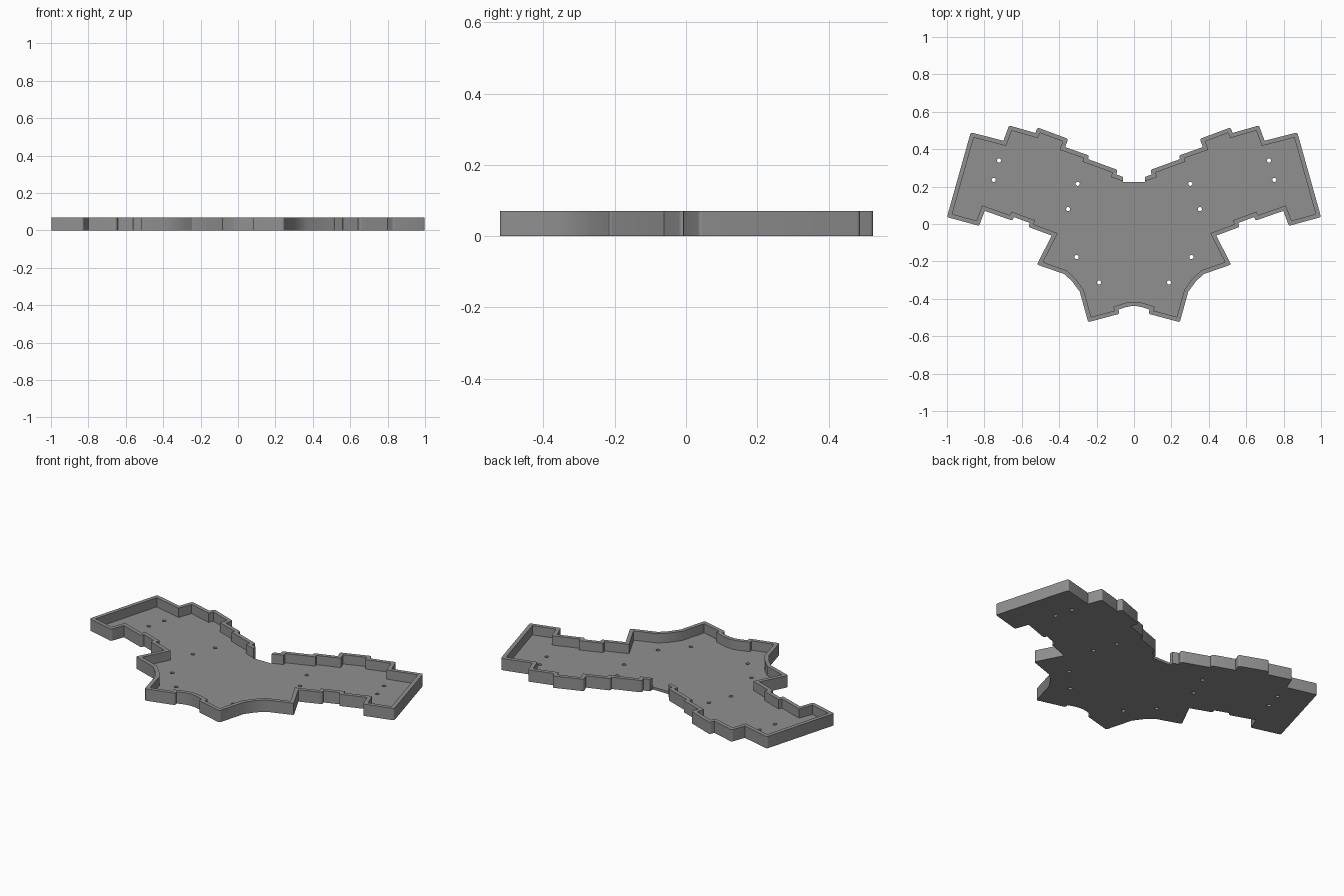
import bpy, bmesh, math
from mathutils import Vector

if "Cube" in bpy.data.objects:
    bpy.data.objects.remove(bpy.data.objects["Cube"])

HEIGHT, FLOOR, WALL = 0.07, 0.015, 0.023

# Right half of the outer outline, from the rear notch round to the front
HALF = [(0.06, 0.225), (0.06, 0.252), (0.095, 0.265), (0.087, 0.289),
        (0.246, 0.347), (0.24, 0.366), (0.368, 0.411), (0.352, 0.455),
        (0.515, 0.516), (0.528, 0.487), (0.668, 0.527), (0.698, 0.445),
        (0.873, 0.49), (1.0, 0.037), (0.828, -0.01), (0.798, 0.07),
        (0.65, 0.018), (0.642, 0.037), (0.558, 0.006), (0.564, -0.016),
        (0.44, -0.062), (0.519, -0.217), (0.372, -0.268), (0.33, -0.308),
        (0.29, -0.362), (0.245, -0.525), (0.077, -0.48), (0.083, -0.458),
        (0.045, -0.445), (0.015, -0.439)]
HOLES = [(0.722, 0.34), (0.75, 0.236), (0.301, 0.215),
         (0.352, 0.08), (0.307, -0.177), (0.187, -0.312)]


def mirrored(half):
    return [Vector(p) for p in half] + [Vector((-x, y)) for x, y in reversed(half)]


def corner(pts, i):
    """Directions in and out of a corner of a clockwise outline."""
    a, b, c = pts[i - 1], pts[i], pts[(i + 1) % len(pts)]
    return (b - a).normalized(), (c - b).normalized()


def inset(pts, d):
    out = []
    for i, p in enumerate(pts):
        u, v = corner(pts, i)
        n1, n2 = Vector((u.y, -u.x)), Vector((v.y, -v.x))
        out.append(p + (n1 + n2) * d / (1 + n1.dot(n2)))
    return out


def rounded(pts, r):
    """Round the outward corners only."""
    out = []
    for i, p in enumerate(pts):
        u, v = corner(pts, i)
        if u.cross(v) < -0.5 and abs(p.x) > 0.07:
            a, b = p - u * r, p + v * r
            for k in range(5):
                t = k / 4
                out.append(a * (1 - t) ** 2 + p * 2 * t * (1 - t) + b * t ** 2)
        else:
            out.append(p)
    return out


def prism(name, pts, z0, z1):
    bm = bmesh.new()
    face = bm.faces.new([bm.verts.new((p.x, p.y, z0)) for p in pts])
    ext = bmesh.ops.extrude_face_region(bm, geom=[face])
    verts = [g for g in ext["geom"] if isinstance(g, bmesh.types.BMVert)]
    bmesh.ops.translate(bm, verts=verts, vec=(0, 0, z1 - z0))
    bmesh.ops.recalc_face_normals(bm, faces=bm.faces)
    mesh = bpy.data.meshes.new(name)
    bm.to_mesh(mesh)
    bm.free()
    ob = bpy.data.objects.new(name, mesh)
    bpy.context.collection.objects.link(ob)
    return ob


def cut(target, cutter):
    mod = target.modifiers.new("cut", "BOOLEAN")
    mod.operation, mod.solver, mod.object = "DIFFERENCE", "EXACT", cutter
    bpy.context.view_layer.objects.active = target
    bpy.ops.object.modifier_apply(modifier=mod.name)
    bpy.data.objects.remove(cutter)


# Solid tray body with softened outer corners
outer = mirrored(HALF)
tray = prism("tray", rounded(outer, 0.011), 0, HEIGHT)

# Hollow, left open through the rear notch
inner_half = [tuple(p) for p in inset(outer, WALL)[2:len(HALF)]]
mouth = [(0.0601, 0.3), (0.0601, 0.229)]
cut(tray, prism("hollow_cutter", mirrored(mouth + inner_half), FLOOR, HEIGHT + 0.05))

# Screw holes through the floor
for x, y in HOLES:
    for s in (-1, 1):
        ring = [Vector((s * x + 0.011 * math.cos(k * math.tau / 20),
                        y + 0.011 * math.sin(k * math.tau / 20))) for k in range(20)]
        cut(tray, prism("hole_cutter", ring, -0.05, 0.05))

# Single grey finish
grey = bpy.data.materials.new("mid grey")
grey.diffuse_color = (0.28, 0.28, 0.28, 1)
grey.use_nodes = True
grey.node_tree.nodes["Principled BSDF"].inputs["Base Color"].default_value = grey.diffuse_color
tray.data.materials.clear()
tray.data.materials.append(grey)
for poly in tray.data.polygons:
    poly.material_index = 0

bpy.ops.object.select_all(action="DESELECT")
tray.select_set(True)
bpy.context.view_layer.objects.active = tray
bpy.ops.object.shade_smooth_by_angle(angle=math.radians(30))
